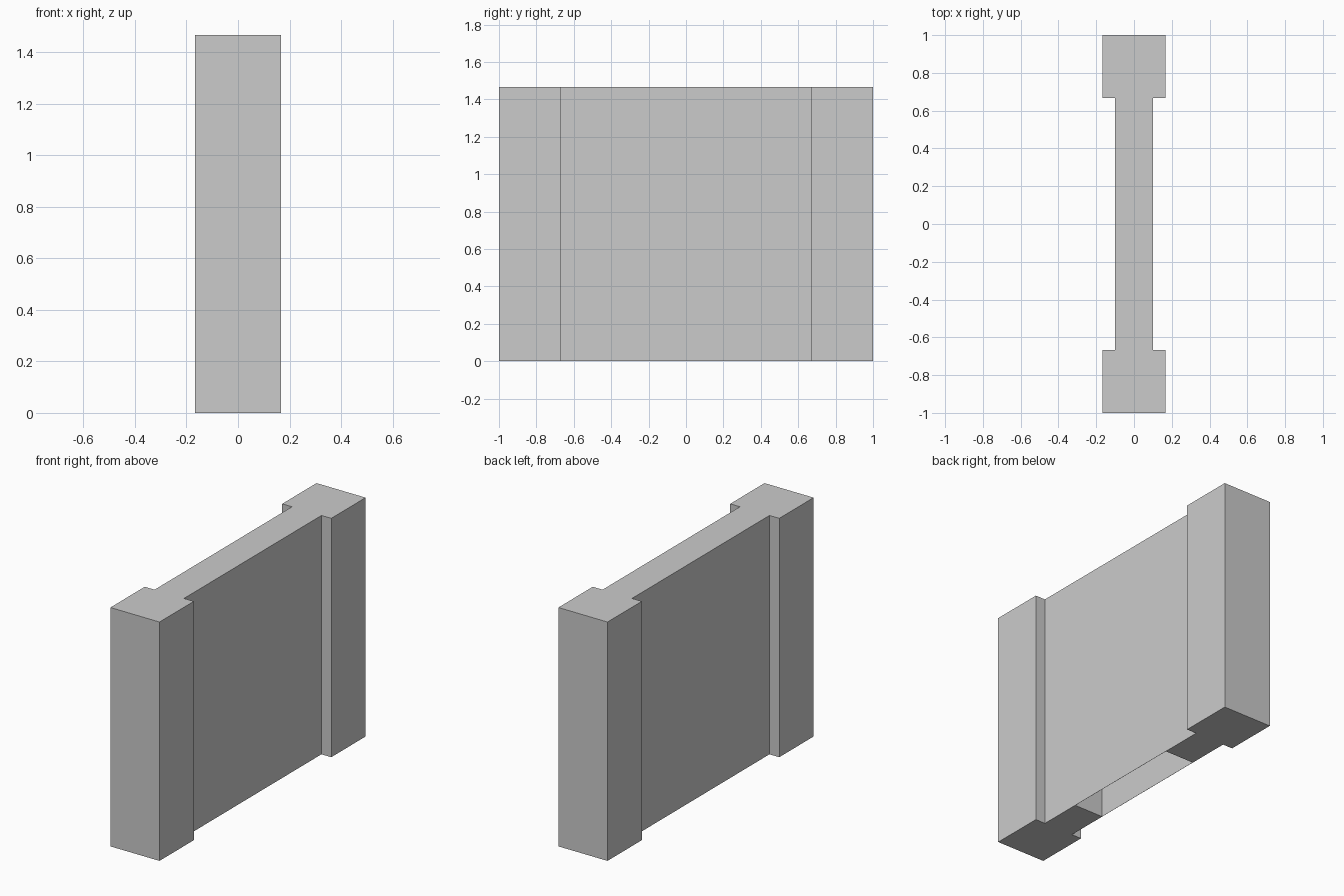
import bpy, bmesh

if "Cube" in bpy.data.objects:
    bpy.data.objects.remove(bpy.data.objects["Cube"])

HEIGHT = 1.467
PIER_X, WEB_X = 0.1667, 0.1      # half widths of end piers and thin middle
END_Y, PIER_Y = 1.0, 0.667       # outer ends and inner pier edges


def prism(name, outline, z0, z1):
    """Extrude a closed xy outline from z0 to z1."""
    bm = bmesh.new()
    base = bm.faces.new([bm.verts.new((x, y, z0)) for x, y in outline])
    top = bmesh.ops.extrude_face_region(bm, geom=[base])["geom"]
    verts = [v for v in top if isinstance(v, bmesh.types.BMVert)]
    bmesh.ops.translate(bm, verts=verts, vec=(0, 0, z1 - z0))
    bmesh.ops.recalc_face_normals(bm, faces=bm.faces)
    mesh = bpy.data.meshes.new(name)
    bm.to_mesh(mesh)
    bm.free()
    obj = bpy.data.objects.new(name, mesh)
    bpy.context.collection.objects.link(obj)
    return obj


# Wall panel with a thicker pier at each end
quarter = [(WEB_X, PIER_Y), (PIER_X, PIER_Y), (PIER_X, END_Y)]
right = [(x, -y) for x, y in reversed(quarter)] + quarter
outline = right + [(-x, -y) for x, y in right]
wall = prism("wall_panel", outline, 0, HEIGHT)

# Doorway-sized hollow, open underneath, leaving only thin skins at the sides
cx, cy = WEB_X - 0.001, 0.4
cutter = prism("hollow_cutter", [(-cx, -cy), (cx, -cy), (cx, cy), (-cx, cy)], -0.1, 1.2)
cutter.hide_render = True
cutter.hide_set(True)

cut = wall.modifiers.new("hollow", "BOOLEAN")
cut.operation = 'DIFFERENCE'
cut.solver = 'EXACT'
cut.object = cutter
